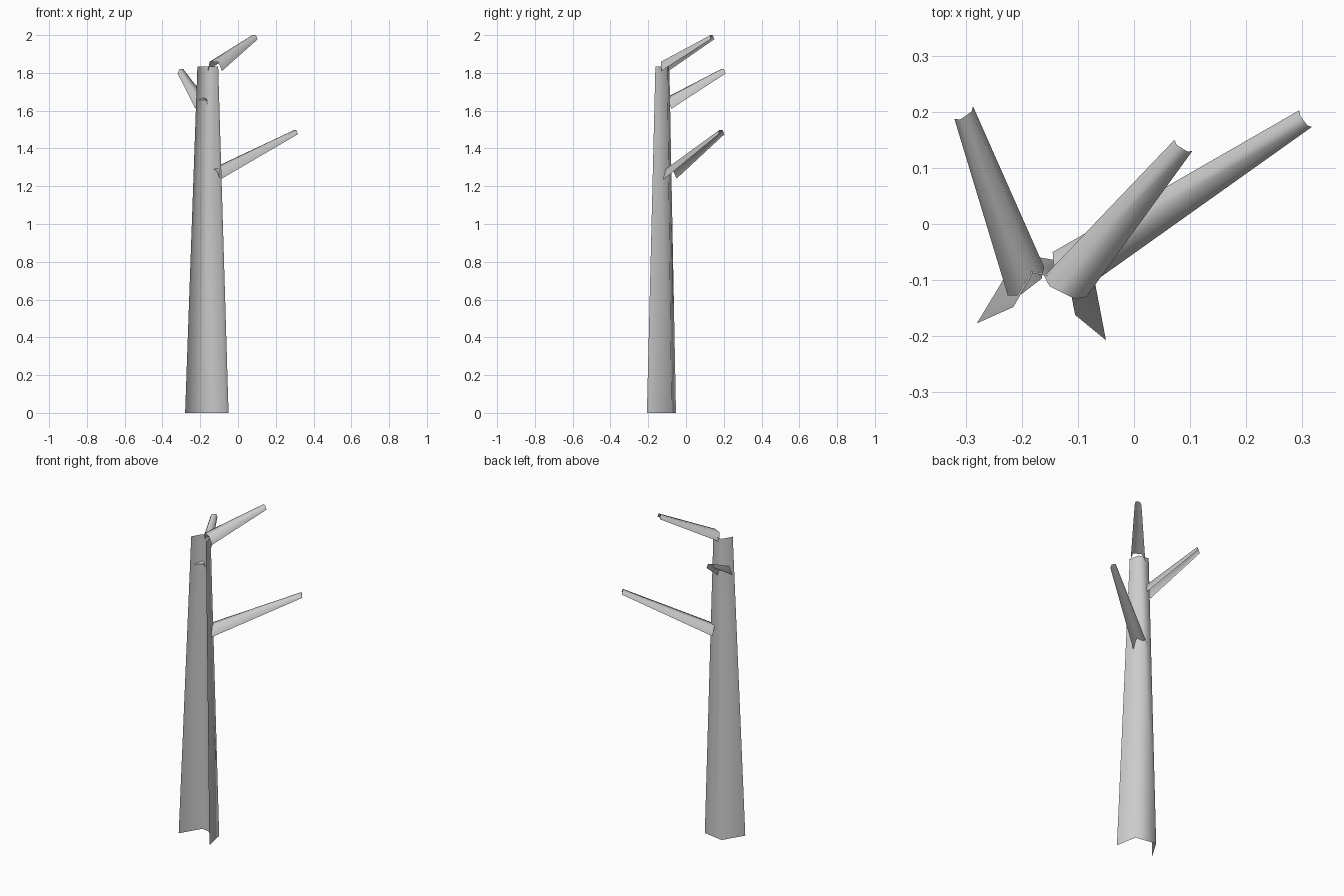
import bpy
from mathutils import Vector

cube = bpy.data.objects.get("Cube")
if cube:
    bpy.data.objects.remove(cube)

# One pale grey for all the bark
bark = bpy.data.materials.new("pale_grey_bark")
bark.use_nodes = True
colour = (0.6, 0.6, 0.6, 1)
bark.diffuse_color = colour
bark.node_tree.nodes["Principled BSDF"].inputs["Base Color"].default_value = colour


def channel(name, start, end):
    """Open, smooth shell lofted between two cross-sections."""
    n = len(start)
    faces = [(i, i + 1, n + i + 1, n + i) for i in range(n - 1)]
    mesh = bpy.data.meshes.new(name)
    mesh.from_pydata([tuple(p) for p in start + end], [], faces)
    mesh.materials.append(bark)
    for face in mesh.polygons:
        face.use_smooth = True
    obj = bpy.data.objects.new(name, mesh)
    bpy.context.collection.objects.link(obj)
    return obj


def arch(left, right, up):
    """Half-tube section raised over the line from left to right."""
    rise = up * (right - left).length * 0.6
    return [left, left.lerp(right, 0.2) + rise, left.lerp(right, 0.8) + rise, right]


def branch(name, base_left, base_right, tip_left, tip_right):
    bl, br, tl, tr = map(Vector, (base_left, base_right, tip_left, tip_right))
    along = (tl + tr - bl - br).normalized()
    up = (br - bl).cross(along).normalized()
    up = (up + Vector((0, 0, 1))).normalized()
    channel(name, arch(bl, br, up), arch(tl, tr, up))


# Trunk: tapering shell, open at the front
foot = [(-0.28, -0.177), (-0.205, -0.053), (-0.075, -0.076), (-0.05, -0.207)]
crown = [(-0.215, -0.148), (-0.18, -0.088), (-0.117, -0.099), (-0.105, -0.162)]
channel("trunk", [(x, y, 0) for x, y in foot], [(x, y, 1.834) for x, y in crown])

# Branches: tapering shells, open underneath
branch("long_branch", (-0.145, -0.05, 1.24), (-0.095, -0.12, 1.235),
       (0.295, 0.203, 1.475), (0.317, 0.173, 1.475))
branch("top_branch", (-0.16, -0.093, 1.81), (-0.085, -0.13, 1.81),
       (0.072, 0.15, 1.978), (0.104, 0.13, 1.978))
branch("side_branch", (-0.225, -0.127, 1.61), (-0.16, -0.077, 1.61),
       (-0.32, 0.187, 1.797), (-0.287, 0.21, 1.797))
